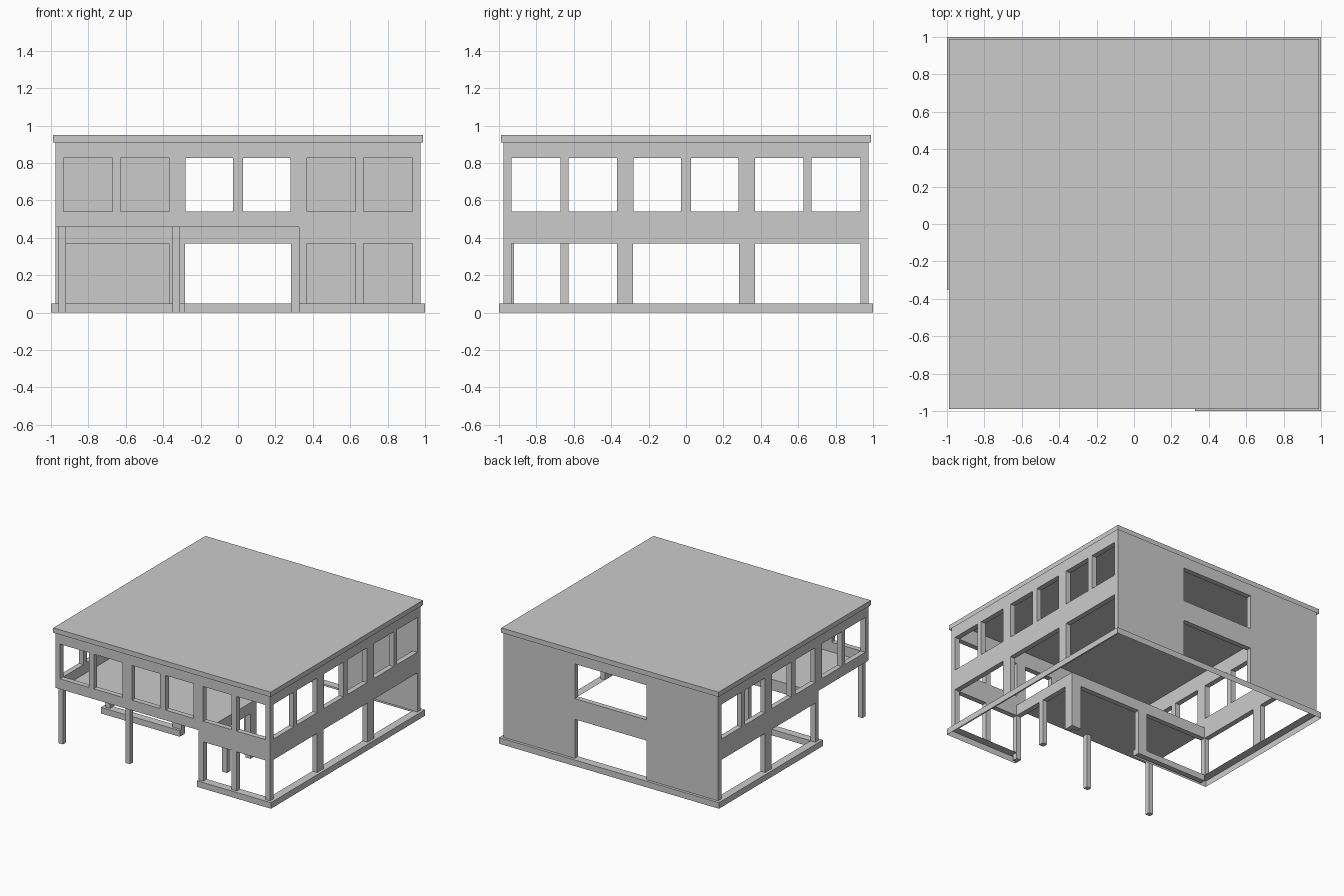
import bpy, bmesh
from mathutils import Vector

if "Cube" in bpy.data.objects:
    bpy.data.objects.remove(bpy.data.objects["Cube"])

W, I, T = 0.977, 0.934, 0.043      # wall outer face, inner face, thickness
RX, RY = 0.327, -0.328             # recessed corner outer faces
DIRS = {'-x': (-1, 0, 0), '+x': (1, 0, 0), '-y': (0, -1, 0), '+y': (0, 1, 0), '-z': (0, 0, -1)}


def finish(name, bm):
    me = bpy.data.meshes.new(name)
    bm.to_mesh(me)
    bm.free()
    ob = bpy.data.objects.new(name, me)
    bpy.context.collection.objects.link(ob)
    return ob


def box(name, x0, x1, y0, y1, z0, z1, drop=()):
    """Box between limits; faces listed in drop are left open."""
    bm = bmesh.new()
    bmesh.ops.create_cube(bm, size=1)
    bm.normal_update()
    gone = [f for f in bm.faces if any(f.normal.dot(Vector(DIRS[d])) > 0.9 for d in drop)]
    bmesh.ops.delete(bm, geom=gone, context='FACES')
    for v in bm.verts:
        v.co.x = x1 if v.co.x > 0 else x0
        v.co.y = y1 if v.co.y > 0 else y0
        v.co.z = z1 if v.co.z > 0 else z0
    return finish(name, bm)


def wall(name, axis, a, b, u0, u1, z0, z1, holes):
    """Panel from a to b across its axis, with rectangular holes (u0, u1, z0, z1)."""
    bm = bmesh.new()
    us = sorted({u0, u1, *[u for h in holes for u in h[:2] if u0 < u < u1]})
    zs = sorted({z0, z1, *[z for h in holes for z in h[2:] if z0 < z < z1]})

    def pt(u, z):
        return (a, u, z) if axis == 'x' else (u, a, z)

    for p, q in zip(us, us[1:]):
        for r, s in zip(zs, zs[1:]):
            cu, cz = (p + q) / 2, (r + s) / 2
            if any(h[0] < cu < h[1] and h[2] < cz < h[3] for h in holes):
                continue
            bm.faces.new([bm.verts.new(pt(*c)) for c in ((p, r), (q, r), (q, s), (p, s))])
    bmesh.ops.remove_doubles(bm, verts=bm.verts, dist=1e-5)
    new = bmesh.ops.extrude_face_region(bm, geom=bm.faces[:], use_keep_orig=True)['geom']
    d = (b - a, 0, 0) if axis == 'x' else (0, b - a, 0)
    bmesh.ops.translate(bm, verts=[g for g in new if isinstance(g, bmesh.types.BMVert)], vec=d)
    bmesh.ops.recalc_face_normals(bm, faces=bm.faces)
    return finish(name, bm)


# Opening layout shared by the facades
PAIRS = [(-I, -0.672), (-0.627, -0.368), (-0.281, -0.026), (0.026, 0.281), (0.368, 0.627), (0.672, I)]
BAYS = [(-I, -0.368), (-0.284, 0.284), (0.368, I)]
LOW, HIGH = (0.05, 0.371), (0.541, 0.826)
ROOF, TOP, SOFFIT = 0.91, 0.949, 0.457
upper = [p + HIGH for p in PAIRS]
mid, wide = BAYS[1], (-0.327, 0.327)

# Outer walls
wall("back_wall", 'y', W, I, -W, W, 0.05, TOP, [wide + LOW, wide + HIGH])
wall("right_wall", 'x', W, I, -I, I, 0.05, TOP, upper + [b + LOW for b in BAYS])
wall("left_wall", 'x', -W, -I, -I, I, 0.05, TOP,
     upper + [b + LOW for b in BAYS[1:]] + [(-1, RY, 0, SOFFIT)])
wall("front_wall", 'y', -W, -I, -W, W, 0.05, TOP,
     upper + [p + LOW for p in PAIRS[4:]] + [(-1, RX, 0, SOFFIT)])

# Recessed ground floor walls under the overhang
wall("recess_front_wall", 'y', RY, RY + T, -I, RX + T, 0, SOFFIT,
     [BAYS[0] + LOW, mid + (-0.1, 0.371)])
wall("recess_side_wall", 'x', RX, RX + T, -W, RY, 0, SOFFIT,
     [p + (-0.1, 0.371) for p in PAIRS[:2]])

# Foundation ledge: outer skirt and top, open underneath
box("foundation_back", -1, 1, I, 1, 0, 0.05, ('-z', '-y'))
box("foundation_right", I, 1, -I, I, 0, 0.05, ('-z', '-x', '-y', '+y'))
box("foundation_left", -1, -I, -0.35, I, 0, 0.05, ('-z', '+x', '+y'))
box("foundation_front", RX, 1, -1, -I, 0, 0.05, ('-z', '+y'))
box("foundation_recess", -I, -0.284, -0.35, RY + T, 0, 0.05, ('-z', '+y', '-x'))

# Overhang floor, its posts and the roof cap (open underneath)
box("overhang_floor", -I, RX + T, -I, RY + T, SOFFIT, SOFFIT + 0.004)
for i, x in enumerate((-0.939, -0.33)):
    box(f"overhang_post_{i + 1}", x - 0.02, x + 0.02, -0.96, -0.92, 0, SOFFIT)
box("roof_cap", -0.988, 0.988, -0.988, 0.988, ROOF, 0.95, ('-z',))
